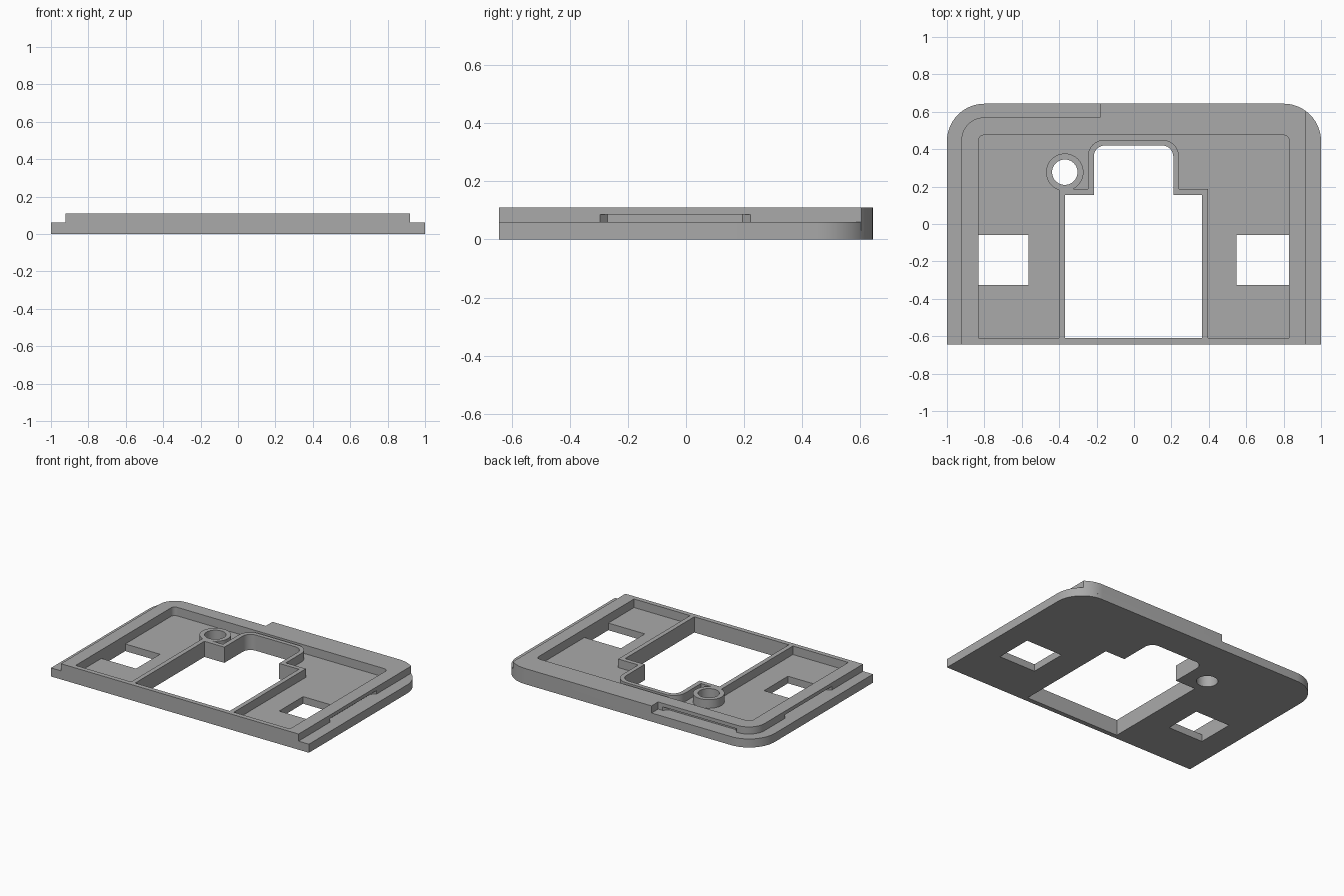
import bpy, bmesh
from math import cos, sin, radians

cube = bpy.data.objects.get("Cube")
if cube:
    bpy.data.objects.remove(cube, do_unlink=True)

grey = bpy.data.materials.new("plain grey")
grey.use_nodes = True
grey.diffuse_color = (0.4, 0.4, 0.4, 1)
grey.node_tree.nodes["Principled BSDF"].inputs["Base Color"].default_value = (0.4, 0.4, 0.4, 1)

TOP, LEDGE, FLOOR, FRONT, BACK = 0.11, 0.06, 0.05, -0.643, 0.643


def arc(cx, cy, r, start, end, steps=14):
    angles = [radians(start + (end - start) * i / steps) for i in range(steps + 1)]
    return [(cx + r * cos(a), cy + r * sin(a)) for a in angles]


def rect(x0, x1, y0, y1):
    return [(x0, y0), (x1, y0), (x1, y1), (x0, y1)]


def round_back(x0, x1, y0, y1, r):
    """Rectangle with its two back corners rounded."""
    return ([(x0, y0), (x1, y0)] + arc(x1 - r, y1 - r, r, 0, 90)
            + arc(x0 + r, y1 - r, r, 90, 180))


def prism(name, outline, z0, z1):
    bm = bmesh.new()
    face = bm.faces.new([bm.verts.new((x, y, z0)) for x, y in outline])
    extruded = bmesh.ops.extrude_face_region(bm, geom=[face])["geom"]
    bmesh.ops.translate(bm, vec=(0, 0, z1 - z0),
                        verts=[v for v in extruded if isinstance(v, bmesh.types.BMVert)])
    bmesh.ops.recalc_face_normals(bm, faces=bm.faces)
    mesh = bpy.data.meshes.new(name)
    bm.to_mesh(mesh)
    bm.free()
    mesh.materials.append(grey)
    obj = bpy.data.objects.new(name, mesh)
    bpy.context.collection.objects.link(obj)
    return obj


def combine(operation, name, outline, z0, z1):
    tool = prism(name, outline, z0, z1)
    tool.hide_render = True
    mod = cover.modifiers.new(name, 'BOOLEAN')
    mod.operation, mod.solver, mod.object = operation, 'EXACT', tool
    bpy.context.view_layer.objects.active = cover
    bpy.ops.object.modifier_apply(modifier=name)
    bpy.data.objects.remove(tool, do_unlink=True)


def add(*args):
    combine('UNION', *args)


def cut(*args):
    combine('DIFFERENCE', *args)


def tee(side_l, side_r, shoulder, neck_l, neck_r, neck_back, r, front):
    """Wide opening with a narrower, rounded neck behind it."""
    return ([(side_l, front), (side_r, front), (side_r, shoulder), (neck_r, shoulder)]
            + arc(neck_r - r, neck_back - r, r, 0, 90)
            + arc(neck_l + r, neck_back - r, r, 90, 180)
            + [(neck_l, shoulder), (side_l, shoulder)])


# Base plate and raised rim, stepped in at the sides and part of the back
cover = prism("cover_plate", round_back(-1, 1, FRONT, BACK, 0.2), 0, LEDGE)
rim = ([(-0.923, FRONT), (0.92, FRONT)] + arc(0.8, BACK - 0.2, 0.2, 53.13, 90)
       + [(-0.183, BACK), (-0.183, 0.57)] + arc(-0.8, 0.447, 0.123, 90, 180))
add("rim", rim, FLOOR - 0.02, TOP)

# Shallow tray, then the wall and round boss standing in it
cut("tray", round_back(-0.832, 0.83, -0.61, 0.475, 0.03), FLOOR, 0.2)
add("opening_wall", tee(-0.402, 0.395, 0.187, -0.247, 0.24, 0.45, 0.09, -0.625), 0.02, TOP)
boss_x, boss_y = -0.37, 0.277
add("boss", arc(boss_x, boss_y, 0.1, 0, 352.5, 47), 0.02, TOP)

# Through openings
cut("opening", tee(-0.37, 0.363, 0.156, -0.215, 0.21, 0.42, 0.06, -0.61), -0.1, 0.2)
cut("boss_hole", arc(boss_x, boss_y, 0.068, 0, 352.5, 47), -0.1, 0.2)
cut("right_window", rect(-0.832, -0.563, -0.325, -0.06), -0.1, FLOOR + 0.02)
cut("left_window", rect(0.547, 0.83, -0.325, -0.06), -0.1, FLOOR + 0.02)

# Undercut slots with slanted ends along the stepped rim
for side in (-1, 1):
    slot = [(side * x, y) for x, y in [(0.93, -0.305), (0.93, 0.23), (0.89, 0.195), (0.89, -0.27)]]
    cut("side_slot", slot, LEDGE, 0.085)
cut("back_slot", [(-0.8, 0.58), (-0.21, 0.58), (-0.245, 0.54), (-0.765, 0.54)], LEDGE, 0.085)

bpy.ops.object.select_all(action='DESELECT')
cover.select_set(True)
bpy.context.view_layer.objects.active = cover
bpy.ops.object.shade_smooth_by_angle(angle=radians(30))
